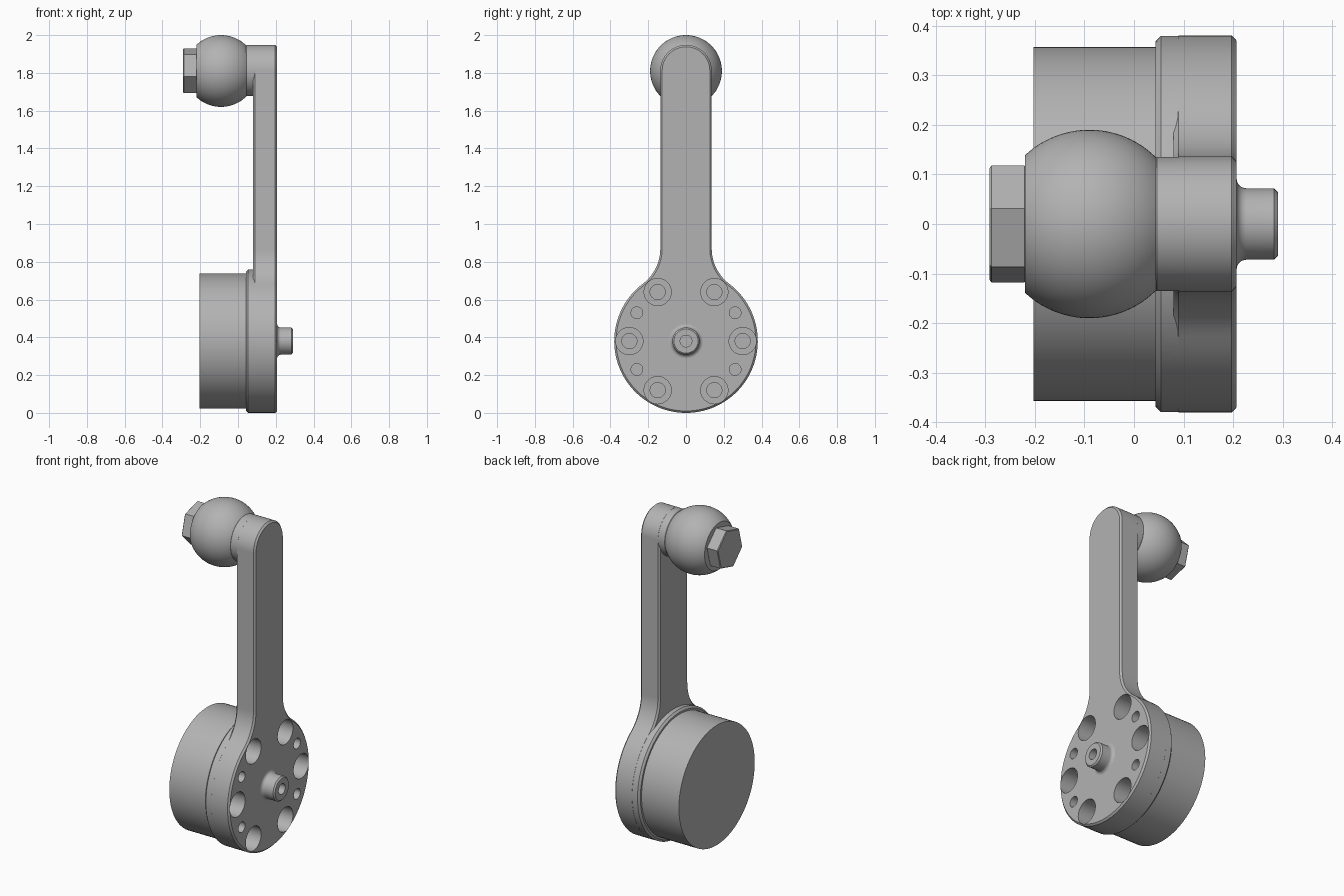
import bpy, bmesh
from math import sin, cos, pi, radians, atan2, sqrt
from mathutils import Matrix

if "Cube" in bpy.data.objects:
    bpy.data.objects.remove(bpy.data.objects["Cube"])

metal = bpy.data.materials.new("plain grey metal")
metal.use_nodes = True
grey = (0.45, 0.45, 0.45, 1)
metal.diffuse_color = grey
metal.node_tree.nodes["Principled BSDF"].inputs["Base Color"].default_value = grey

HUB_Z, KNOB_Z = 0.38, 1.812
HUB_R, ARM_W = 0.38, 0.136
FRONT = 0.207


def finish(name, bm):
    bmesh.ops.recalc_face_normals(bm, faces=bm.faces)
    mesh = bpy.data.meshes.new(name)
    bm.to_mesh(mesh)
    bm.free()
    mesh.materials.append(metal)
    obj = bpy.data.objects.new(name, mesh)
    bpy.context.collection.objects.link(obj)
    return obj


def smooth(obj):
    bpy.ops.object.select_all(action='DESELECT')
    obj.select_set(True)
    bpy.context.view_layer.objects.active = obj
    bpy.ops.object.shade_smooth_by_angle(angle=radians(25))


def lathe(name, profile, z, y=0, steps=96):
    """Spin (x, radius) points about an axis along x; cap both ends."""
    bm = bmesh.new()
    rings = [[bm.verts.new((x, y + r * cos(2 * pi * i / steps), z + r * sin(2 * pi * i / steps)))
              for i in range(steps)] for x, r in profile]
    for a, b in zip(rings, rings[1:]):
        for i in range(steps):
            j = (i + 1) % steps
            bm.faces.new((a[i], a[j], b[j], b[i]))
    bm.faces.new(rings[0])
    bm.faces.new(rings[-1])
    return finish(name, bm)


def prism(name, outline, x0, x1, chamfer):
    """Extrude a (y, z) outline along x and chamfer both rims."""
    bm = bmesh.new()
    face = bm.faces.new([bm.verts.new((x0, y, z)) for y, z in outline])
    top = bmesh.ops.extrude_face_region(bm, geom=[face])["geom"]
    bmesh.ops.translate(bm, vec=(x1 - x0, 0, 0),
                        verts=[v for v in top if isinstance(v, bmesh.types.BMVert)])
    rims = [e for e in bm.edges if abs(e.verts[0].co.x - e.verts[1].co.x) < 1e-5]
    bmesh.ops.bevel(bm, geom=rims, offset=chamfer, segments=1, affect='EDGES')
    return finish(name, bm)


def combine(obj, other, operation):
    mod = obj.modifiers.new(operation.lower(), 'BOOLEAN')
    mod.operation, mod.object, mod.solver = operation, other, 'EXACT'
    bpy.context.view_layer.objects.active = obj
    bpy.ops.object.modifier_apply(modifier=mod.name)
    bpy.data.objects.remove(other)


def arc(cy, cz, r, a0, a1, n):
    return [(cy + r * cos(a0 + (a1 - a0) * i / n), cz + r * sin(a0 + (a1 - a0) * i / n))
            for i in range(n + 1)]


# Crank arm: round hub, concave fillets, straight shank, round tip
fillet_z = 0.49
fillet_r = (ARM_W**2 + fillet_z**2 - HUB_R**2) / (2 * (HUB_R - ARM_W))
tangent = atan2(fillet_z, ARM_W + fillet_r)
half = arc(0, HUB_Z, HUB_R, -pi / 2, tangent, 40)
half += arc(ARM_W + fillet_r, HUB_Z + fillet_z, fillet_r, pi + tangent, pi, 12)[1:]
half += arc(0, KNOB_Z, ARM_W, 0, pi / 2, 20)
outline = half + [(-y, z) for y, z in reversed(half[1:-1])]
arm = prism("crank_arm", outline, 0.08, FRONT, 0.01)

# Thicker hub and tip boss behind the arm
hub = lathe("hub", [(0.043, HUB_R - 0.012), (0.054, HUB_R - 0.0005), (0.16, HUB_R - 0.0005)], HUB_Z)
boss = lathe("boss", [(0.043, ARM_W - 0.003), (0.046, ARM_W - 0.0005), (0.16, ARM_W - 0.0005)], KNOB_Z)
combine(arm, hub, 'UNION')
combine(arm, boss, 'UNION')

# Six counterbored bolt holes and four small holes
for i in range(6):
    a = i * pi / 3
    bore = lathe("bore", [(0.07, 0.04), (0.105, 0.04), (0.105, 0.072), (0.25, 0.072)],
                 HUB_Z + 0.3 * sin(a), 0.3 * cos(a), 40)
    combine(arm, bore, 'DIFFERENCE')
for sy in (-1, 1):
    for sz in (-1, 1):
        pin_hole = lathe("pin_hole", [(0.1, 0.031), (0.25, 0.031)],
                         HUB_Z + sz * 0.15, sy * 0.26, 32)
        combine(arm, pin_hole, 'DIFFERENCE')
smooth(arm)

# Drum behind the hub
smooth(lathe("drum", [(-0.203, 0.357), (0.06, 0.357)], HUB_Z))

# Centre spindle with flared root and a drilled end
flare = [(FRONT - 0.002, 0.092)]
flare += [(x, r) for r, x in arc(0.092, FRONT + 0.02, 0.02, -pi / 2, -pi, 8)]
smooth(lathe("spindle", flare + [(0.282, 0.072), (0.29, 0.064), (0.29, 0.031), (0.23, 0.031)],
             HUB_Z, steps=64))

# Ball knob, cut flat at both ends
BALL_X, BALL_R = -0.09, 0.19
xs = [a for a in arc(BALL_X, 0, BALL_R, radians(133), radians(45), 40)]
smooth(lathe("ball_knob", xs, KNOB_Z - 0.002))

# Hexagonal nut on the end of the knob
hexagon = [(0.122 * cos(radians(15 + 60 * i)), KNOB_Z + 0.122 * sin(radians(15 + 60 * i)))
           for i in range(6)]
prism("end_nut", hexagon, -0.291, -0.217, 0.004)
